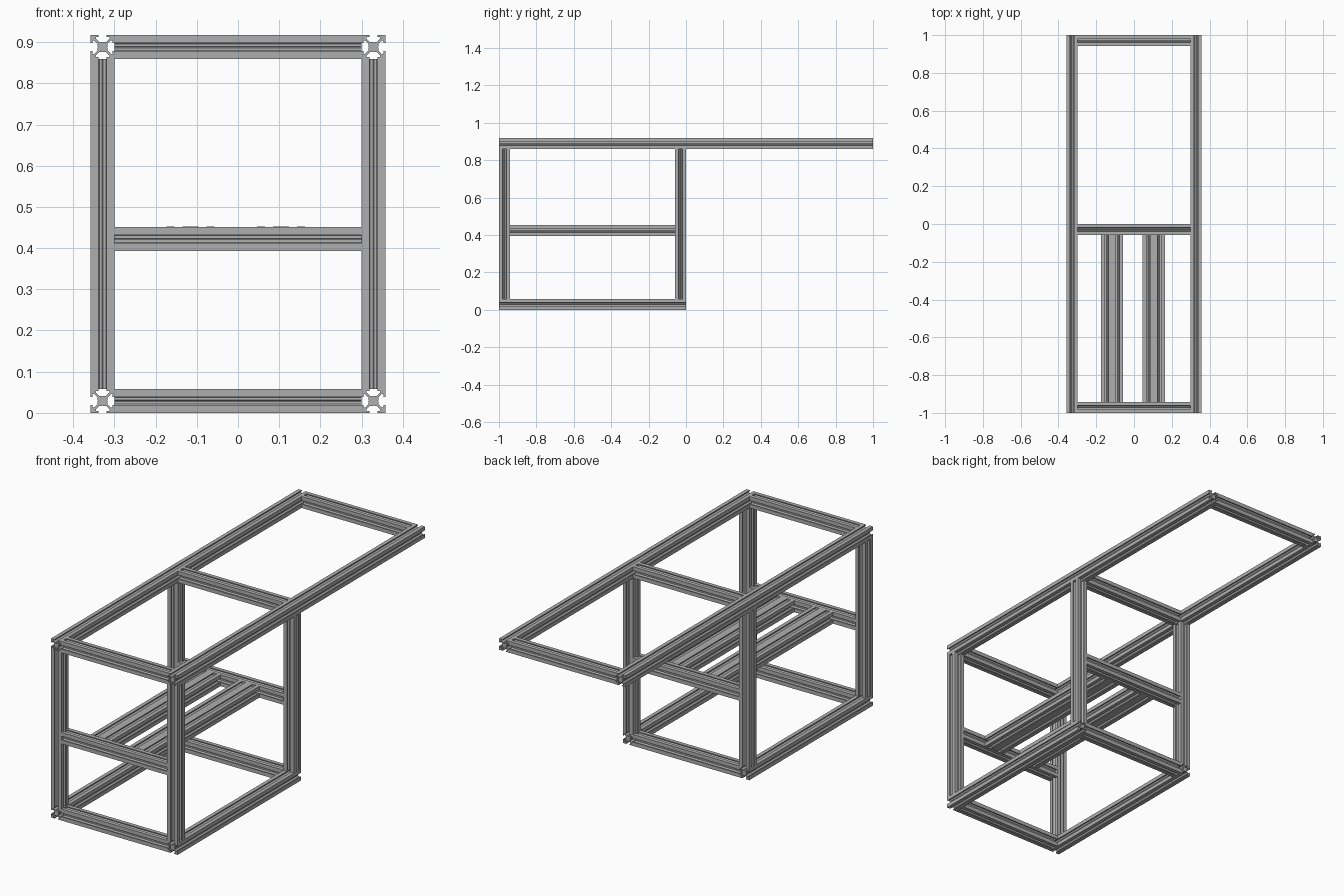
import bpy, bmesh
from mathutils import Vector

if "Cube" in bpy.data.objects:
    bpy.data.objects.remove(bpy.data.objects["Cube"], do_unlink=True)

S = 0.0585          # profile size
H = S / 2
X, TOP, MID = 0.358 - H, 0.917 - H, 0.422
FRONT, BACK, FAR = -1 + H, -H, 1 - H

alu = bpy.data.materials.new("aluminium grey")
alu.use_nodes = True
alu.diffuse_color = (0.43, 0.43, 0.43, 1)
alu.node_tree.nodes["Principled BSDF"].inputs["Base Color"].default_value = alu.diffuse_color


def slot_profile():
    """Square T-slot outline: one half side, mirrored and turned four times."""
    core, lip, gap = 0.012, H - 0.005, 0.0098
    half = [(core, 0.0015), (core, 0.008), (0.0205, 0.0165), (lip, 0.0165),
            (lip, gap), (H, gap)]
    side = [(x, -y) for x, y in reversed(half)] + [(core - 0.0015, 0)] + half
    pts = []
    for _ in range(4):
        pts += side + [(H, H)]
        # next side is turned by a quarter; the corner stays shared
        side = [(-y, x) for x, y in side]
        pts[-1] = None
    corners = [(H, H), (-H, H), (-H, -H), (H, -H)]
    return [p if p else corners.pop(0) for p in pts]


def bar(name, axis, a, b, start, end, shifts=(0,)):
    """Extrude the profile along an axis; a, b are the centre on the other two axes."""
    bm = bmesh.new()
    for s in shifts:
        def place(u, v, w):
            return {"x": (w, a + u, b + v), "y": (a + u + s, w, b + v),
                    "z": (a + u, b + v, w)}[axis]
        face = bm.faces.new([bm.verts.new(place(u, v, start)) for u, v in slot_profile()])
        ext = bmesh.ops.extrude_face_region(bm, geom=[face], use_keep_orig=True)
        move = Vector(place(0, 0, end)) - Vector(place(0, 0, start))
        bmesh.ops.translate(bm, vec=move,
                            verts=[g for g in ext["geom"] if isinstance(g, bmesh.types.BMVert)])
    bmesh.ops.recalc_face_normals(bm, faces=bm.faces)
    mesh = bpy.data.meshes.new(name)
    bm.to_mesh(mesh)
    bm.free()
    mesh.materials.append(alu)
    obj = bpy.data.objects.new(name, mesh)
    bpy.context.collection.objects.link(obj)


# Side frames: long top rails, short bottom rails, posts
for side, x in (("left", X), ("right", -X)):
    bar(side + "_top_rail", "y", x, TOP, -1, 1)
    bar(side + "_bottom_rail", "y", x, H, -1, 0)
    for place, y in (("front", FRONT), ("back", BACK)):
        bar(f"{side}_{place}_post", "z", x, y, S, TOP - H)

# Cross bars between the side frames
for place, y in (("front", FRONT), ("back", BACK)):
    for level, z in (("bottom", H), ("middle", MID), ("top", TOP)):
        bar(f"{place}_{level}_cross_bar", "x", y, z, -X + H, X - H)
bar("far_top_cross_bar", "x", FAR, TOP, -X + H, X - H)

# Double-width support beams on the middle level
for side, x in (("left", 0.1045), ("right", -0.1155)):
    bar(side + "_support_beam", "y", x, MID + 0.001, FRONT + H, BACK - H, shifts=(-H, H))
